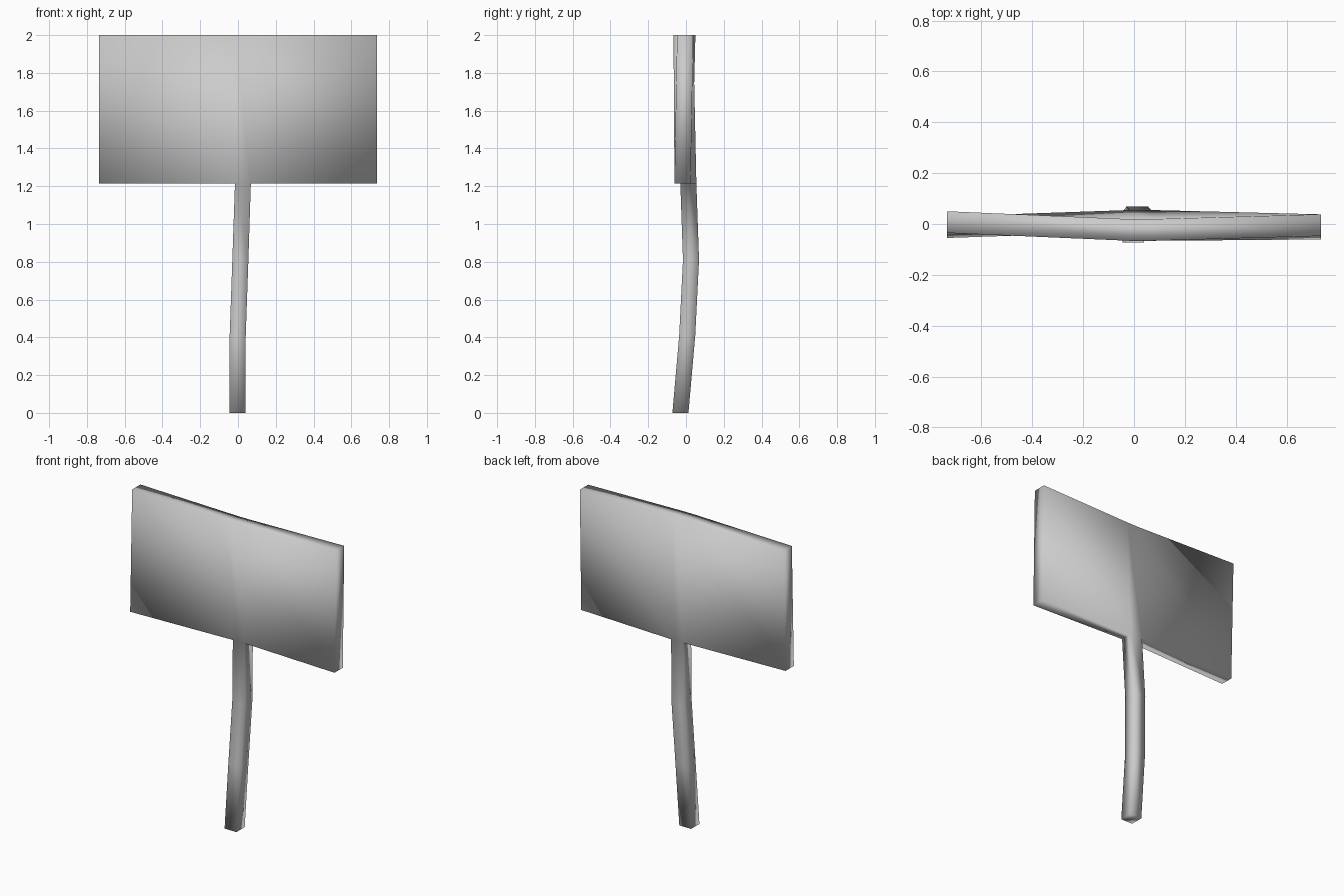
import bpy
import bmesh

cube = bpy.data.objects.get("Cube")
if cube:
    bpy.data.objects.remove(cube)

grey = bpy.data.materials.new("plain_grey")
grey.use_nodes = True
colour = (0.6, 0.6, 0.6, 1)
grey.diffuse_color = colour
grey.node_tree.nodes["Principled BSDF"].inputs["Base Color"].default_value = colour

W = 0.085          # thickness of post and panel
BOTTOM, TOP = 1.215, 2.0

bm = bmesh.new()


def front_back(x, y, z):
    """A pair of vertices, one thickness apart in depth."""
    return [bm.verts.new((x, y, z)), bm.verts.new((x, y + W, z))]


def bridge(a, b):
    """Join two closed rings with quads."""
    for i in range(len(a)):
        j = (i + 1) % len(a)
        bm.faces.new((a[i], a[j], b[j], b[i]))


# Bent, slightly twisted panel: x, front y at the bottom, front y at the top
columns = [(-0.735, -0.055, -0.035), (-0.016, -0.03, -0.066),
           (0.068, -0.03, -0.066), (0.735, -0.061, -0.047)]
rings = []
for x, low, high in columns:
    lower = front_back(x, low, BOTTOM)
    upper = front_back(x, high, TOP)
    rings.append([lower[0], lower[1], upper[1], upper[0]])
for a, b in zip(rings, rings[1:]):
    bridge(a, b)
bm.faces.new(rings[0])
bm.faces.new(rings[-1])

# Open the panel's underside where the post grows out of it
left, right = rings[1], rings[2]
socket = [left[0], right[0], right[1], left[1]]
bm.faces.remove(bm.faces.get(socket))

# Square post, bowed backwards: left x, front y, z
previous = socket
for x, y, z in [(-0.03, -0.016, 0.81), (-0.044, -0.036, 0.41), (-0.046, -0.072, 0)]:
    a = front_back(x, y, z)
    b = front_back(x + W, y, z)
    ring = [a[0], b[0], b[1], a[1]]
    bridge(previous, ring)
    previous = ring
bm.faces.new(previous)

bmesh.ops.recalc_face_normals(bm, faces=bm.faces)
for face in bm.faces:
    face.smooth = True

mesh = bpy.data.meshes.new("sign_board_and_post")
bm.to_mesh(mesh)
bm.free()
mesh.materials.append(grey)
sign = bpy.data.objects.new("sign_board_and_post", mesh)
bpy.context.collection.objects.link(sign)
